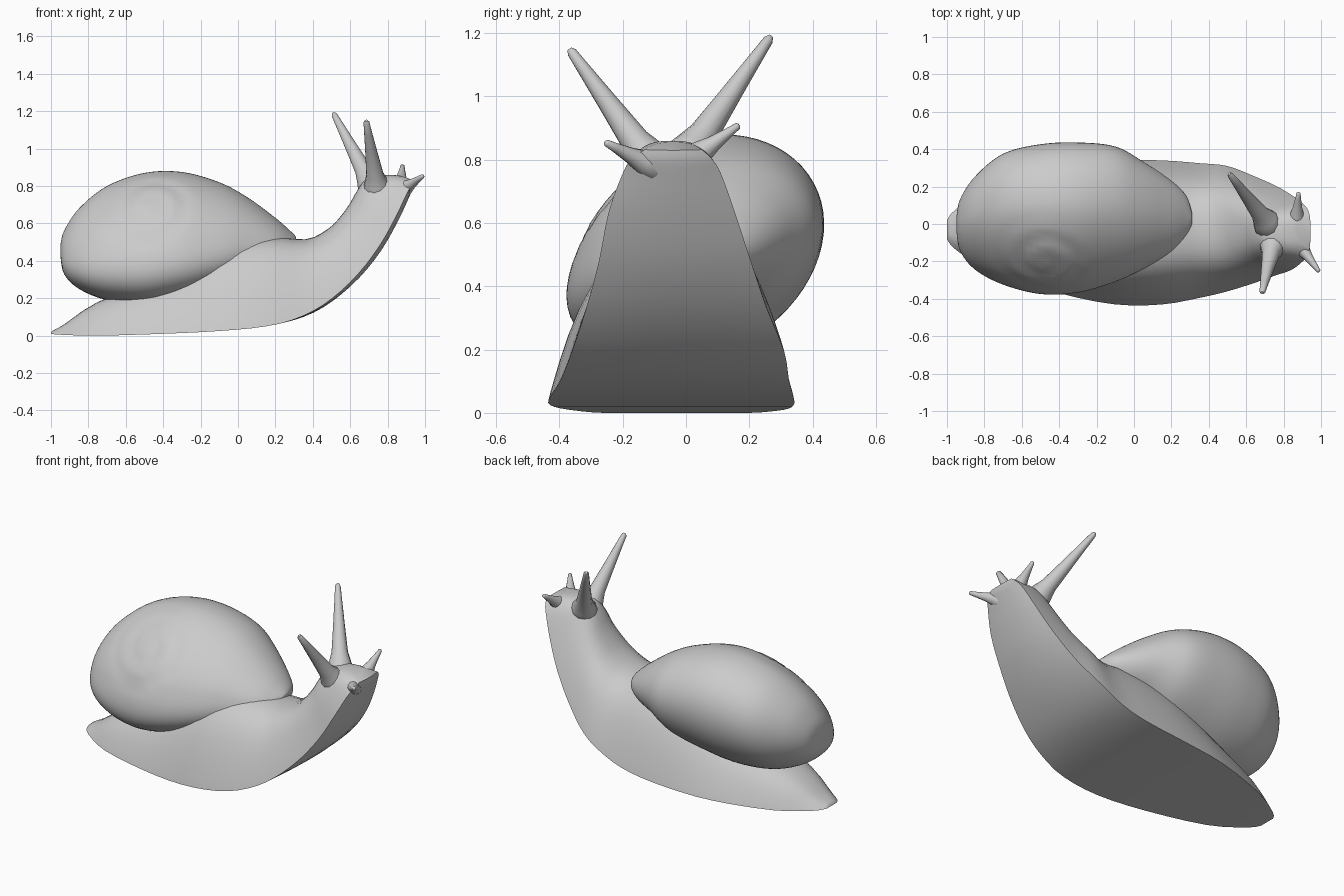
import bpy, bmesh
from math import sin, cos, pi, tau, atan2, radians
from mathutils import Vector

cube = bpy.data.objects.get("Cube")
if cube:
    bpy.data.objects.remove(cube)

grey = bpy.data.materials.new("soft grey")
grey.use_nodes = True
grey.diffuse_color = (0.6, 0.6, 0.6, 1)
grey.node_tree.nodes["Principled BSDF"].inputs["Base Color"].default_value = (0.6, 0.6, 0.6, 1)


def refine(rows, steps):
    """Smoothly interpolate a table of sections."""
    out = []
    last = len(rows) - 1
    for i in range(last):
        p0, p1, p2, p3 = (rows[min(max(j, 0), last)] for j in range(i - 1, i + 3))
        for s in range(steps):
            t = s / steps
            out.append([b + 0.5 * t * (c - a + t * (2 * a - 5 * b + 4 * c - d + t * (3 * (b - c) + d - a)))
                        for a, b, c, d in zip(p0, p1, p2, p3)])
    return out + [list(rows[-1])]


def loft(name, rings, angle=50):
    """Skin closed rings and cap both ends."""
    bm = bmesh.new()
    loops = [[bm.verts.new(p) for p in ring] for ring in rings]
    for a, b in zip(loops, loops[1:]):
        n = len(a)
        for i in range(n):
            j = (i + 1) % n
            bm.faces.new((a[i], a[j], b[j], b[i]))
    bm.faces.new(loops[0])
    bm.faces.new(loops[-1])
    bmesh.ops.recalc_face_normals(bm, faces=bm.faces)
    mesh = bpy.data.meshes.new(name)
    bm.to_mesh(mesh)
    bm.free()
    mesh.materials.append(grey)
    obj = bpy.data.objects.new(name, mesh)
    bpy.context.collection.objects.link(obj)
    bpy.ops.object.select_all(action='DESELECT')
    obj.select_set(True)
    bpy.context.view_layer.objects.active = obj
    bpy.ops.object.shade_smooth_by_angle(angle=radians(angle))


# Body: flat sole with sloping flanks, rising into the neck and head
# sole x, sole z, back x, back z, centre y, half width
body_sections = [
    (-1.0, .01, -.995, .025, -.03, .05),
    (-.95, .005, -.93, .06, -.03, .11),
    (-.75, 0, -.75, .18, -.03, .23),
    (-.4, .01, -.4, .32, -.03, .34),
    (-.1, .025, -.1, .49, -.045, .385),
    (.15, .05, .15, .53, -.045, .385),
    (.35, .1, .36, .515, -.035, .36),
    (.5, .18, .48, .57, -.025, .335),
    (.65, .31, .55, .64, -.03, .285),
    (.77, .46, .6, .71, -.035, .24),
    (.86, .62, .64, .78, -.045, .20),
    (.92, .75, .69, .84, -.045, .155),
    (.94, .80, .79, .86, -.045, .125),
    (.945, .83, .87, .855, -.04, .09),
]


def body_ring(bx, bz, tx, tz, cy, w):
    sole, back = Vector((bx, cy, bz)), Vector((tx, cy, tz))
    rim = .08 * min(1, max(0, bx / .5 - .5))  # neck underside is rounded at its rim
    ring = []
    for i in range(23):
        s = max(sin(pi * i / 22), 0)
        rise = s ** (1.75 - 1.15 * s * s)
        ring.append(sole.lerp(back, rim + (1 - rim) * rise) + Vector((0, w * cos(pi * i / 22), 0)))
    return ring + [sole.lerp(back, rim * k * k) + Vector((0, w * k, 0))
                   for k in (-.85, -.6, -.2, .2, .6, .85)]


loft("body", [body_ring(*s) for s in refine(body_sections, 3)])

# Shell: x, y range, z range of each slice
shell_sections = [
    (-.95, -.03, .03, .43, .48),
    (-.93, -.13, .13, .33, .56),
    (-.85, -.22, .25, .25, .68),
    (-.7, -.29, .37, .19, .80),
    (-.5, -.335, .42, .17, .87),
    (-.3, -.33, .43, .2, .875),
    (-.1, -.28, .41, .26, .82),
    (.05, -.22, .33, .33, .74),
    (.2, -.15, .23, .38, .63),
    (.28, -.07, .15, .44, .56),
    (.31, 0, .06, .5, .53),
]
centre = Vector((-.45, .03, .5))
axis = (Vector((-.48, -.22, .72)) - centre).normalized()
side = axis.cross(Vector((0, 0, 1))).normalized()
up = side.cross(axis)


def whorl(p):
    """Press a shallow spiral seam around the shell's apex."""
    d = p - centre
    if d.dot(axis) < 0:
        return p
    u, v = d.dot(side), d.dot(up)
    r = (u * u + v * v) ** 0.5
    phase = (r / .13 - atan2(v, u) / tau) % 1
    seam = max(0, 1 - min(phase, 1 - phase) * 4)
    fade = min(1, max(0, (.3 - r) / .1))
    return p - d.normalized() * .012 * seam * fade


def shell_ring(x, y0, y1, z0, z1):
    ring = []
    for i in range(64):
        c, s = cos(tau * i / 64), sin(tau * i / 64)
        lean = .2 + .2 * max(0, -c)  # the coiled side tilts further
        if c < 0 and s < 0:  # and bulges fuller low down
            c, s = -abs(c) ** .8, -abs(s) ** .8
        dz = (z1 - z0) / 2 * s
        y = (y0 + y1) / 2 + (y1 - y0) / 2 * c + lean * dz
        ring.append(whorl(Vector((x, y, (z0 + z1) / 2 + dz))))
    return ring


loft("shell", [shell_ring(*s) for s in refine(shell_sections, 6)], 70)


# Tentacles: rooted in the head, flared at the skin, slim and blunt at the tip
def tentacle(name, root, tip, radii):
    root, tip = Vector(root), Vector(tip)
    turn = (tip - root).to_track_quat('Z', 'Y')
    rings = []
    for t, r in radii:
        mid = root.lerp(tip, t)
        rings.append([mid + turn @ Vector((r * cos(tau * k / 12), r * sin(tau * k / 12), 0))
                      for k in range(12)])
    loft(name, rings)


long_shape = [(-.35, .03), (-.12, .085), (.02, .064), (.15, .047), (.5, .033), (.8, .022), (.97, .016), (1, .008)]
short_shape = [(-.6, .015), (-.1, .05), (.15, .038), (.4, .026), (.75, .016), (.97, .011), (1, .006)]
tentacle("left_eye_stalk", (.70, .02, .83), (.51, .268, 1.19), long_shape)
tentacle("right_eye_stalk", (.74, -.125, .81), (.685, -.368, 1.15), long_shape)
tentacle("left_feeler", (.87, .03, .81), (.88, .168, .91), short_shape)
tentacle("right_feeler", (.89, -.12, .785), (.99, -.255, .855), short_shape)
